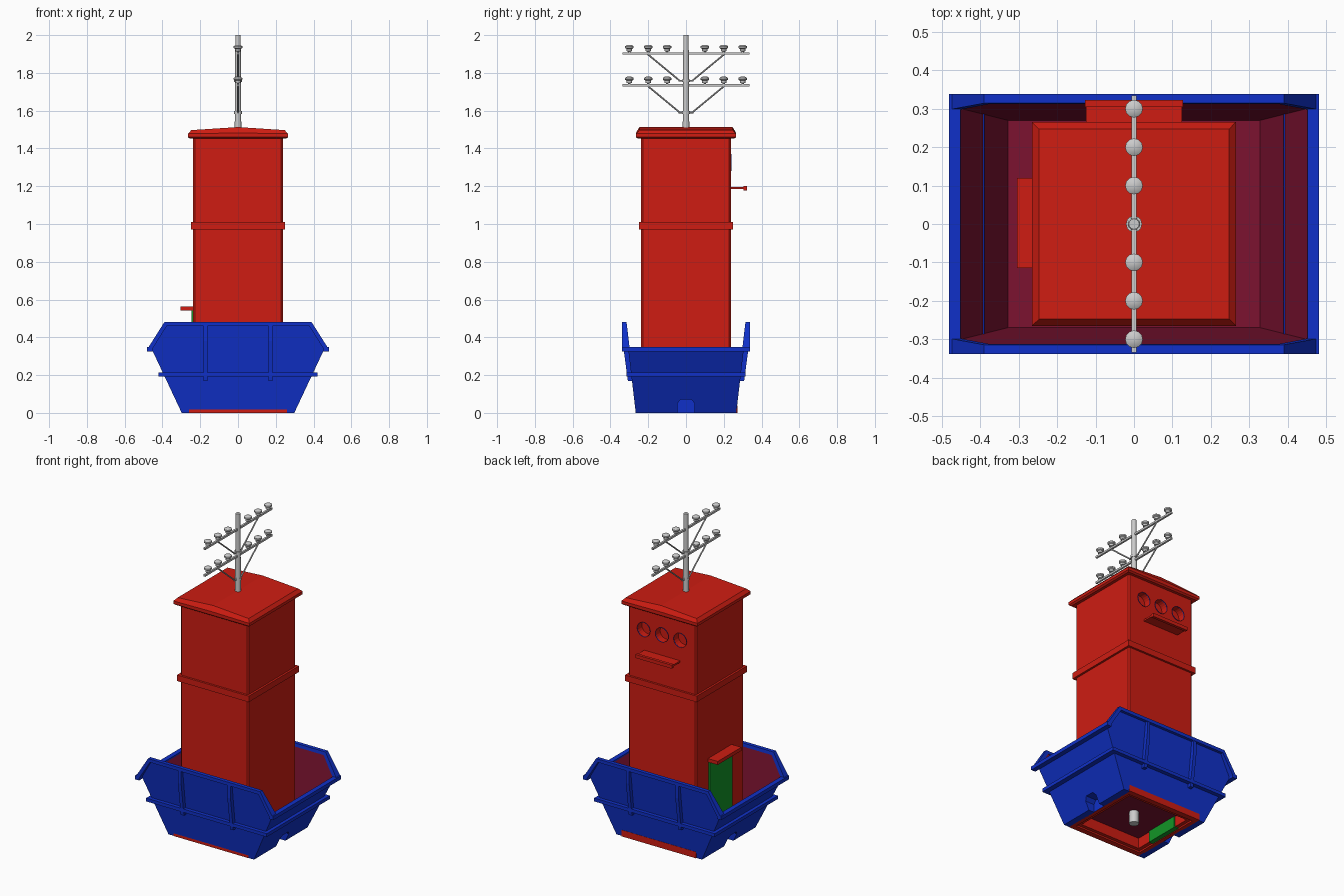
import bpy, bmesh, math
from mathutils import Vector, Matrix

if "Cube" in bpy.data.objects:
    bpy.data.objects.remove(bpy.data.objects["Cube"])


def mat(name, c):
    m = bpy.data.materials.new(name)
    m.diffuse_color = (*c, 1)
    m.use_nodes = True
    m.node_tree.nodes["Principled BSDF"].inputs["Base Color"].default_value = m.diffuse_color
    return m


RED = mat("red", (0.62, 0.012, 0.006))
BLUE = mat("blue", (0.005, 0.03, 0.58))
MAROON = mat("maroon", (0.2, 0.006, 0.03))
GREEN = mat("green", (0.006, 0.3, 0.02))


def finish(name, bm, m=None, smooth=False, normals=True):
    if normals:
        bmesh.ops.recalc_face_normals(bm, faces=bm.faces)
    me = bpy.data.meshes.new(name)
    bm.to_mesh(me)
    bm.free()
    ob = bpy.data.objects.new(name, me)
    bpy.context.collection.objects.link(ob)
    if m:
        me.materials.append(m)
    if smooth:
        bpy.context.view_layer.objects.active = ob
        ob.select_set(True)
        bpy.ops.object.shade_smooth_by_angle(angle=math.radians(40))
        ob.select_set(False)
    return ob


def add_box(bm, x0, x1, y0, y1, z0, z1):
    mtx = Matrix.Translation(((x0 + x1) / 2, (y0 + y1) / 2, (z0 + z1) / 2)) @ \
        Matrix.Diagonal((x1 - x0, y1 - y0, z1 - z0, 1))
    return bmesh.ops.create_cube(bm, size=1, matrix=mtx)['verts']


def boxes(name, m, *dims):
    bm = bmesh.new()
    for d in dims:
        add_box(bm, *d)
    return finish(name, bm, m)


def loft(bm, loops, caps=True):
    vs = [[bm.verts.new(p) for p in lp] for lp in loops]
    n = len(vs[0])
    for a, b in zip(vs, vs[1:]):
        for i in range(n):
            bm.faces.new((a[i], a[(i + 1) % n], b[(i + 1) % n], b[i]))
    if caps:
        bm.faces.new(vs[0][::-1])
        bm.faces.new(vs[-1])


def rect(hx, hy, z):
    return [(-hx, -hy, z), (hx, -hy, z), (hx, hy, z), (-hx, hy, z)]


def ring(name, m, ox, oy, ix, iy, z0, z1):
    bm = bmesh.new()
    loft(bm, [rect(ox, oy, z0), rect(ox, oy, z1), rect(ix, iy, z1), rect(ix, iy, z0), rect(ox, oy, z0)], False)
    bmesh.ops.remove_doubles(bm, verts=bm.verts, dist=1e-5)
    return finish(name, bm, m)


def rod(bm, a, b, r, n=8, r2=None):
    a, b = Vector(a), Vector(b)
    d = b - a
    mtx = Matrix.Translation((a + b) / 2) @ d.to_track_quat('Z', 'Y').to_matrix().to_4x4()
    bmesh.ops.create_cone(bm, cap_ends=True, segments=n, radius1=r, radius2=r if r2 is None else r2,
                          depth=d.length, matrix=mtx)


# --- skip: sloped wall planes
def wx(z): return 0.298 + 0.47 * z
def wy(z): return 0.266 + 0.118 * z


FLOOR = 0.076
NOTCH = [(-0.046, 0), (-0.046, 0.05), (-0.028, 0.072), (0.028, 0.072), (0.046, 0.05), (0.046, 0)]

# outer walls, with a pocket at each end
bm = bmesh.new()
face = lambda pts: bm.faces.new([bm.verts.new(p) for p in pts])
for s in (-1, 1):
    face([(x, s * wy(z), z) for x, z in
          ((-wx(0), 0), (wx(0), 0), (wx(.34), .34), (.385, .475), (-.385, .475), (-wx(.34), .34))][::-s])
    end = [(-wy(0), 0)] + NOTCH + [(wy(0), 0), (wy(.34), .34), (-wy(.34), .34)]
    face([(s * wx(z), y, z) for y, z in end][::s])
    for (y, z), (v, w) in zip(NOTCH, NOTCH[1:]):
        face([(s * wx(z), y, z), (s * wx(w), v, w), (s * .26, v, w), (s * .26, y, z)][::s])
    face([(s * .26, y, z) for y, z in NOTCH][::-s])
    for t in (-1, 1):
        face([(s * .255, t * .046, 0), (s * wx(0), t * .046, 0),
              (s * wx(0), t * wy(0), 0), (s * .255, t * wy(0), 0)][::-s * t])
finish("skip_outer_walls", bm, BLUE, normals=False)

# inner lining and floor
bm = bmesh.new()
o = 0.005
face(rect(wx(FLOOR) - o, wy(FLOOR) - o, FLOOR))
for s in (-1, 1):
    face([(x, s * (wy(z) - o), z) for x, z in
          ((-wx(FLOOR) + o, FLOOR), (wx(FLOOR) - o, FLOOR), (wx(.34) - o, .34), (.385, .475),
           (-.385, .475), (-wx(.34) + o, .34))][::s])
    face([(s * (wx(z) - o), y * (wy(z) - o), z) for y, z in
          ((-1, FLOOR), (1, FLOOR), (1, .34), (-1, .34))][::-s])
finish("skip_lining", bm, MAROON, normals=False)

# rims: end bars and raised side flanges
boxes("skip_end_rims", BLUE, *[(min(s * .452, s * .482), max(s * .452, s * .482), -.338, .338, .325, .348)
                               for s in (-1, 1)])
bm = bmesh.new()
outer = [(-.482, .335), (-.39, .48), (.39, .48), (.482, .335)]
inner = [(-.455, .335), (-.378, .459), (.378, .459), (.455, .335)]
for s in (-1, 1):
    loops = [[(p[0], s * (wy(p[1]) - .008), p[1]), (p[0], s * .338, p[1]),
              (q[0], s * .338, q[1]), (q[0], s * (wy(q[1]) - .008), q[1])] for p, q in zip(outer, inner)]
    loft(bm, loops)
finish("skip_side_flanges", bm, BLUE)

# waist rib and upright ribs
ring("skip_waist_rib", BLUE, .42, .314, wx(.2) - .003, wy(.2) - .003, .193, .214)
bm = bmesh.new()
prof = [(.284, .17), (.308, .17), (.336, .38), (.336, .47), (.318, .47)]
for s in (-1, 1):
    for x in (-.172, .172):
        loft(bm, [[(x + d, s * y, z) for y, z in prof] for d in (-.011, .011)])
finish("skip_upright_ribs", bm, BLUE)

# --- tower
plinth = ring("tower_plinth", RED, .26, .27, .235, .235, 0, .04)
plinth.location.y = .002
ring("tower_footing", RED, .236, .236, .212, .212, .01, FLOOR)

bm = bmesh.new()
add_box(bm, -.237, .237, -.237, .237, FLOOR + .002, 1.465)
up = [e for e in bm.edges if abs(e.verts[0].co.z - e.verts[1].co.z) > .1]
bmesh.ops.bevel(bm, geom=up, offset=.01, segments=1, affect='EDGES')
tower = finish("tower_body", bm, RED)
boxes("tower_band", RED, (-.25, .25, -.25, .25, .972, 1.01))

# roof: eave slab, chamfer, low gable with ridge along y
bm = bmesh.new()


def roof_loop(h, ze, zr):
    return [(-h, -h, ze), (0, -h, zr), (h, -h, ze), (h, h, ze), (0, h, zr), (-h, h, ze)]


loft(bm, [roof_loop(.255, 1.452, 1.452), roof_loop(.265, 1.46, 1.46),
          roof_loop(.265, 1.478, 1.482), roof_loop(.247, 1.497, 1.513)], False)
bm.verts.ensure_lookup_table()
v = bm.verts
bm.faces.new([v[i] for i in range(6)])
bm.faces.new([v[18], v[19], v[22], v[23]])
bm.faces.new([v[19], v[20], v[21], v[22]])
finish("tower_roof", bm, RED)

# round windows: cut recesses with blue linings
bm = bmesh.new()
cups = bmesh.new()
for x in (-.127, 0, .127):
    rod(bm, (x, .195, 1.325), (x, .26, 1.325), .044, 20)
    rod(cups, (x, .194, 1.325), (x, .242, 1.325), .0445, 20)
cutter = finish("window_cutter", bm)
cutter.hide_render = True
cutter.hide_set(True)
mod = tower.modifiers.new("windows", 'BOOLEAN')
mod.object = cutter
mod.operation = 'DIFFERENCE'
mod.solver = 'EXACT'
bmesh.ops.recalc_face_normals(cups, faces=cups.faces)
bmesh.ops.delete(cups, geom=[f for f in cups.faces if f.normal.y > .9], context='FACES')
bmesh.ops.reverse_faces(cups, faces=cups.faces)
finish("window_linings", cups, BLUE, normals=False)

# shelf under windows, door and door canopy
boxes("window_shelf", RED, (-.125, .125, .23, .31, 1.184, 1.195), (-.127, .127, .305, .323, 1.178, 1.2))
boxes("door", GREEN, (-.245, -.205, -.113, .113, .004, .542))
boxes("door_canopy", RED, (-.305, -.23, -.115, .12, .542, .564))

# --- pole with two cross-arms
bm = bmesh.new()
rod(bm, (0, 0, 0), (0, 0, 2), .028, 16, .014)
finish("pole", bm, smooth=True)

PROFILE = [(.006, 0), (.006, .01), (.014, .012), (.015, .024), (.023, .029), (.023, .038), (.012, .045)]
arms, braces, ins = bmesh.new(), bmesh.new(), bmesh.new()
for z in (1.903, 1.735):
    add_box(arms, -.006, .006, -.335, .335, z - .006, z + .006)
    rod(braces, (0, 0, z - .152), (0, 0, z - .138), .021, 12)
    for s in (-1, 1):
        rod(braces, (0, s * .203, z - .004), (0, s * .036, z - .142), .0045)
        rod(braces, (0, s * .04, z - .145), (0, s * .012, z - .145), .0045)
        for y in (.1, .2, .3):
            loft(ins, [[(r * math.cos(a), s * y + r * math.sin(a), z + h)
                        for a in (math.tau * i / 12 for i in range(12))] for r, h in PROFILE])
finish("cross_arms", arms)
finish("arm_braces", braces, smooth=True)
finish("insulators", ins, smooth=True)
